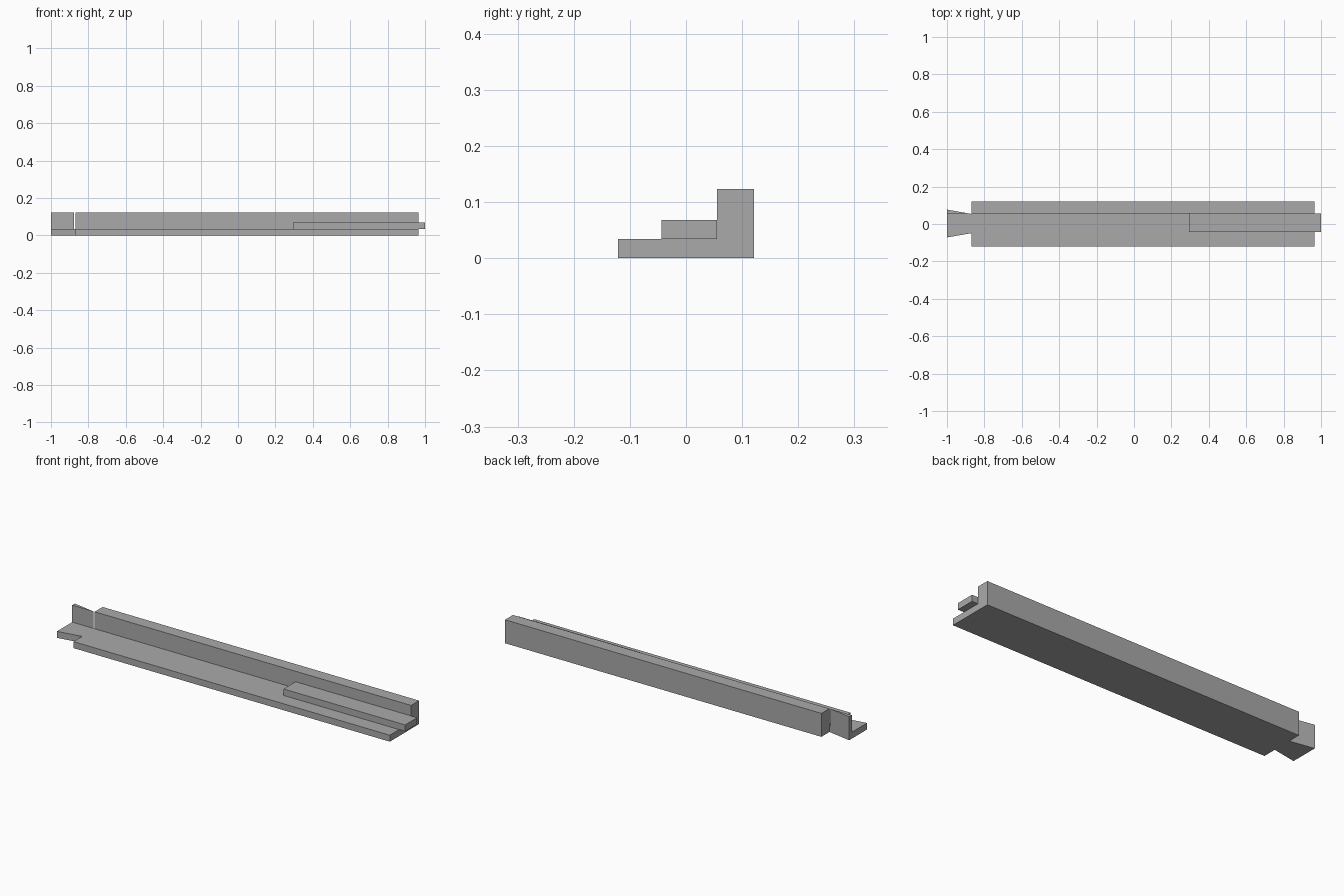
import bpy
import bmesh
from mathutils import Vector

cube = bpy.data.objects.get("Cube")
if cube:
    bpy.data.objects.remove(cube, do_unlink=True)

grey = bpy.data.materials.new("plain_grey")
grey.use_nodes = True
colour = (0.4, 0.4, 0.4, 1)
grey.diffuse_color = colour
grey.node_tree.nodes["Principled BSDF"].inputs["Base Color"].default_value = colour


def extrude_profile(name, points, direction):
    """Closed flat outline pushed along a direction into a solid."""
    bm = bmesh.new()
    face = bm.faces.new([bm.verts.new(p) for p in points])
    result = bmesh.ops.extrude_face_region(bm, geom=[face], use_keep_orig=True)
    moved = [v for v in result["geom"] if isinstance(v, bmesh.types.BMVert)]
    bmesh.ops.translate(bm, verts=moved, vec=Vector(direction))
    bmesh.ops.recalc_face_normals(bm, faces=bm.faces)
    mesh = bpy.data.meshes.new(name)
    bm.to_mesh(mesh)
    bm.free()
    mesh.materials.append(grey)
    obj = bpy.data.objects.new(name, mesh)
    bpy.context.collection.objects.link(obj)
    return obj


SHELF, TOP = 0.034, 0.123      # heights of the base shelf and back wall
HALF, WALL = 0.121, 0.055      # half depth, front of the back wall
LEFT, RIGHT, TAIL = -0.87, 0.965, -1.0

# Rail: L-shaped section along x
section = [(-HALF, 0), (HALF, 0), (HALF, TOP), (WALL, TOP), (WALL, SHELF), (-HALF, SHELF)]
extrude_profile("rail", [(LEFT, y, z) for y, z in section], (RIGHT - LEFT, 0, 0))

# Tongue: flat bar lying on the shelf and sticking out past the end
bar = [(-0.044, SHELF), (WALL, SHELF), (WALL, 0.068), (-0.044, 0.068)]
extrude_profile("tongue", [(0.295, y, z) for y, z in bar], (1 - 0.295, 0, 0))

# Dovetail: flared joint at the other end
tail = [(TAIL, -0.072), (LEFT, -0.049), (LEFT, 0.054), (TAIL, 0.077)]
extrude_profile("dovetail", [(x, y, 0) for x, y in tail], (0, 0, SHELF))

# Thin wedge of wall standing on the dovetail
wedge = [(TAIL, WALL), (-0.876, WALL), (TAIL, 0.077)]
extrude_profile("dovetail_wall", [(x, y, SHELF) for x, y in wedge], (0, 0, TOP - SHELF))
